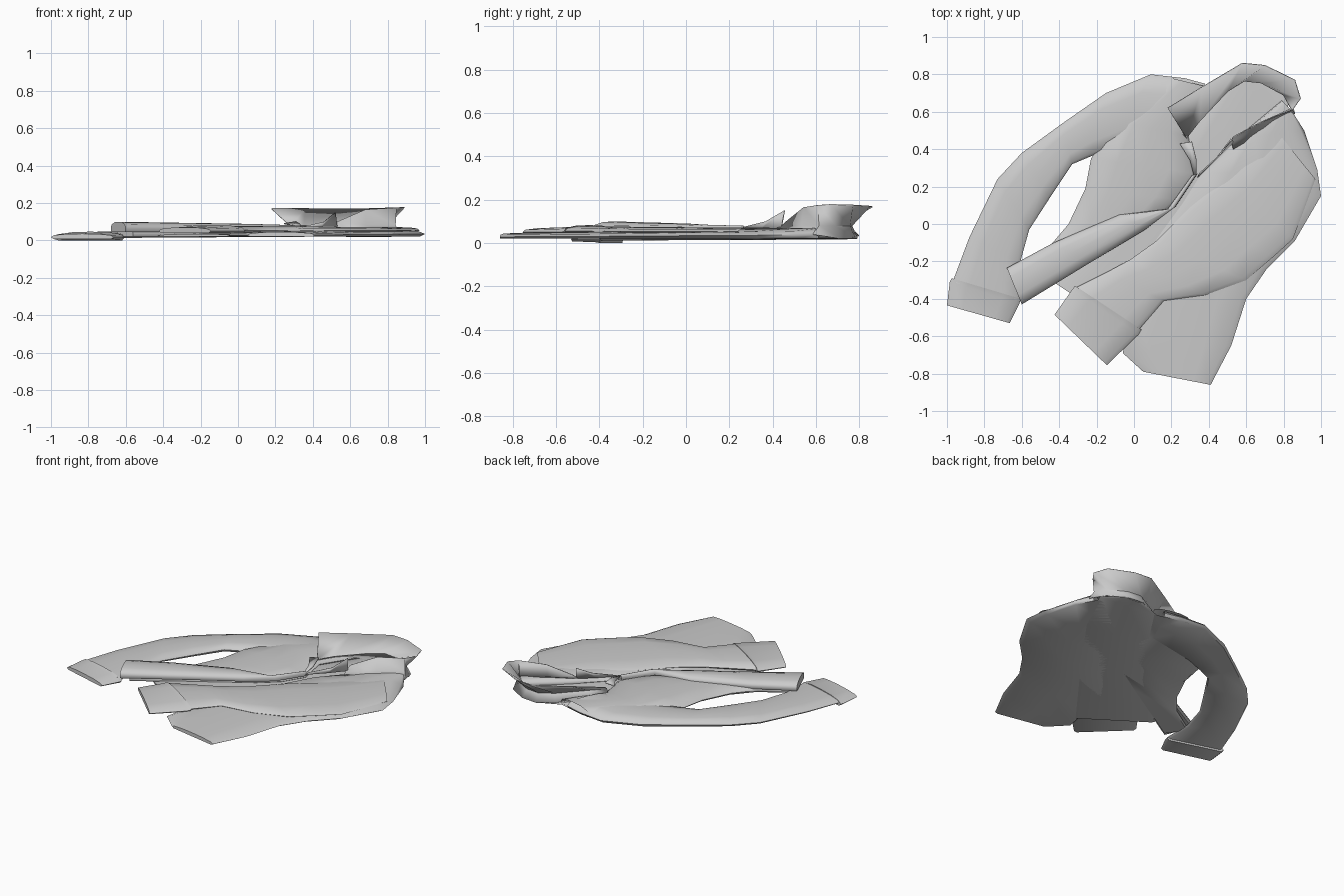
import bpy, bmesh, math


def finish(name, bm):
    """Turn a bmesh into a smooth-shaded object with crisp folds."""
    bmesh.ops.recalc_face_normals(bm, faces=bm.faces)
    mesh = bpy.data.meshes.new(name)
    bm.to_mesh(mesh)
    bm.free()
    mesh.shade_smooth()
    mesh.set_sharp_from_angle(angle=math.radians(55))
    ob = bpy.data.objects.new(name, mesh)
    bpy.context.collection.objects.link(ob)
    return ob


def cloth_tube(name, rows, z0, z1, z0_end=None, z1_end=None, cap_start=False):
    """Loft a flattened tube; each row is (edge A x, y, edge B x, y)."""
    z0_end = z0 if z0_end is None else z0_end
    z1_end = z1 if z1_end is None else z1_end
    section = [(0, .35), (.05, .72), (.25, .95), (.5, 1), (.75, .95), (.95, .72),
               (1, .35), (.96, 0), (.5, 0), (.04, 0)]
    bm = bmesh.new()
    rings = []
    for i, (ax, ay, bx, by) in enumerate(rows):
        k = i / (len(rows) - 1)
        lo, hi = z0 + (z0_end - z0) * k, z1 + (z1_end - z1) * k
        rings.append([bm.verts.new((ax + (bx - ax) * t, ay + (by - ay) * t, lo + (hi - lo) * h))
                      for t, h in section])
    for a, b in zip(rings, rings[1:]):
        for j in range(len(section)):
            n = (j + 1) % len(section)
            bm.faces.new((a[j], a[n], b[n], b[j]))
    if cap_start:
        bm.faces.new(rings[0])
    bm.faces.new(rings[-1])
    return finish(name, bm)


def cloth_sheet(name, lines, thickness):
    """Skin a thin sheet through equally long lines of points."""
    bm = bmesh.new()
    grid = [[bm.verts.new(p) for p in line] for line in lines]
    for a, b in zip(grid, grid[1:]):
        for j in range(len(a) - 1):
            bm.faces.new((a[j], a[j + 1], b[j + 1], b[j]))
    ob = finish(name, bm)
    mod = ob.modifiers.new("thickness", 'SOLIDIFY')
    mod.thickness = thickness
    mod.offset = 0
    return ob


# Back panel lying on the ground, seen through the open front
cloth_tube("back_panel", [
    (.57, .78, .72, .77), (.42, .72, .84, .67), (.20, .40, .70, .35),
    (-.05, .05, .45, .0), (-.43, -.31, .0, -.60)], .02, .034, cap_start=True)

# Left half: body, folded-over front edge, sleeve and cuff
cloth_tube("left_body", [
    (.20, .78, .45, .72), (-.10, .55, .29, .47), (-.23, .35, .33, .27),
    (-.26, .19, .24, .13), (-.35, .0, .12, .03), (-.46, -.13, -.06, -.08),
    (-.65, -.25, -.56, -.38)], .02, .075, .02, .06)
cloth_tube("left_front_fold", [
    (.31, .26, .34, .27), (.18, .08, .22, .09), (-.08, .05, .06, -.03),
    (-.43, -.10, -.24, -.21), (-.68, -.235, -.60, -.43)], .05, .08, .045, .10)
cloth_tube("left_sleeve", [
    (.38, .75, .25, .48), (.27, .78, .10, .45), (.09, .80, -.10, .41),
    (-.15, .70, -.235, .36), (-.38, .54, -.33, .32), (-.60, .38, -.45, .14),
    (-.73, .24, -.56, -.03), (-.88, -.07, -.61, -.21),
    (-.97, -.31, -.61, -.41)], .02, .076, .012, .042)
cloth_tube("left_cuff", [
    (-.975, -.29, -.605, -.40), (-.985, -.31, -.612, -.425),
    (-1.0, -.435, -.665, -.53)], .0, .047, .008, .036, True)

# Right half: body with the sleeve folded across it
cloth_tube("right_body", [
    (.79, .66, .84, .61), (.55, .46, .91, .50), (.36, .27, .98, .29),
    (.26, .11, 1.0, .15), (.12, -.08, .86, -.09), (.0, -.30, .71, -.24),
    (-.02, -.50, .60, -.40), (-.06, -.69, .52, -.65),
    (.05, -.79, .41, -.86)], .02, .072, .02, .045)
cloth_tube("right_sleeve", [
    (.76, .50, .97, .24), (.50, .25, .85, -.08), (.30, .09, .74, -.18),
    (.12, -.09, .60, -.30), (-.02, -.19, .38, -.38), (-.15, -.26, .16, -.41),
    (-.31, -.34, .03, -.56)], .045, .071, .042, .078)
cloth_tube("right_cuff", [
    (-.315, -.33, .04, -.565), (-.33, -.35, .025, -.59),
    (-.425, -.485, -.145, -.755)], .036, .083, .04, .07, cap_start=True)

# Standing collar flaring outward from the neck, its foot blending into the shoulders
foot = [(.26, .48, .055), (.33, .60, .05), (.48, .74, .03), (.59, .79, .02), (.70, .78, .02),
        (.82, .71, .02), (.86, .59, .04), (.70, .50, .055), (.53, .40, .06)]
neck = [(.28, .46, .075), (.35, .55, .08), (.50, .71, .08), (.59, .765, .08), (.68, .755, .08),
        (.80, .69, .08), (.84, .615, .08), (.68, .535, .08), (.52, .44, .075)]
rim = [(.18, .62, .17), (.36, .73, .17), (.58, .86, .168), (.70, .848, .17), (.86, .77, .175),
       (.89, .67, .178), (.845, .61, .175), (.68, .545, .165), (.53, .465, .10)]
cloth_sheet("collar", [foot, neck, rim], .006)

# Lapel tips turned up beside the opening
cloth_sheet("left_lapel", [
    [(.31, .44, .10), (.335, .34, .085), (.335, .26, .07)],
    [(.245, .43, .09), (.30, .34, .08), (.32, .26, .07)]], .006)
cloth_sheet("right_lapel", [
    [(.34, .25, .065), (.44, .35, .065), (.53, .44, .07)],
    [(.35, .27, .075), (.46, .37, .10), (.52, .455, .15)]], .006)
